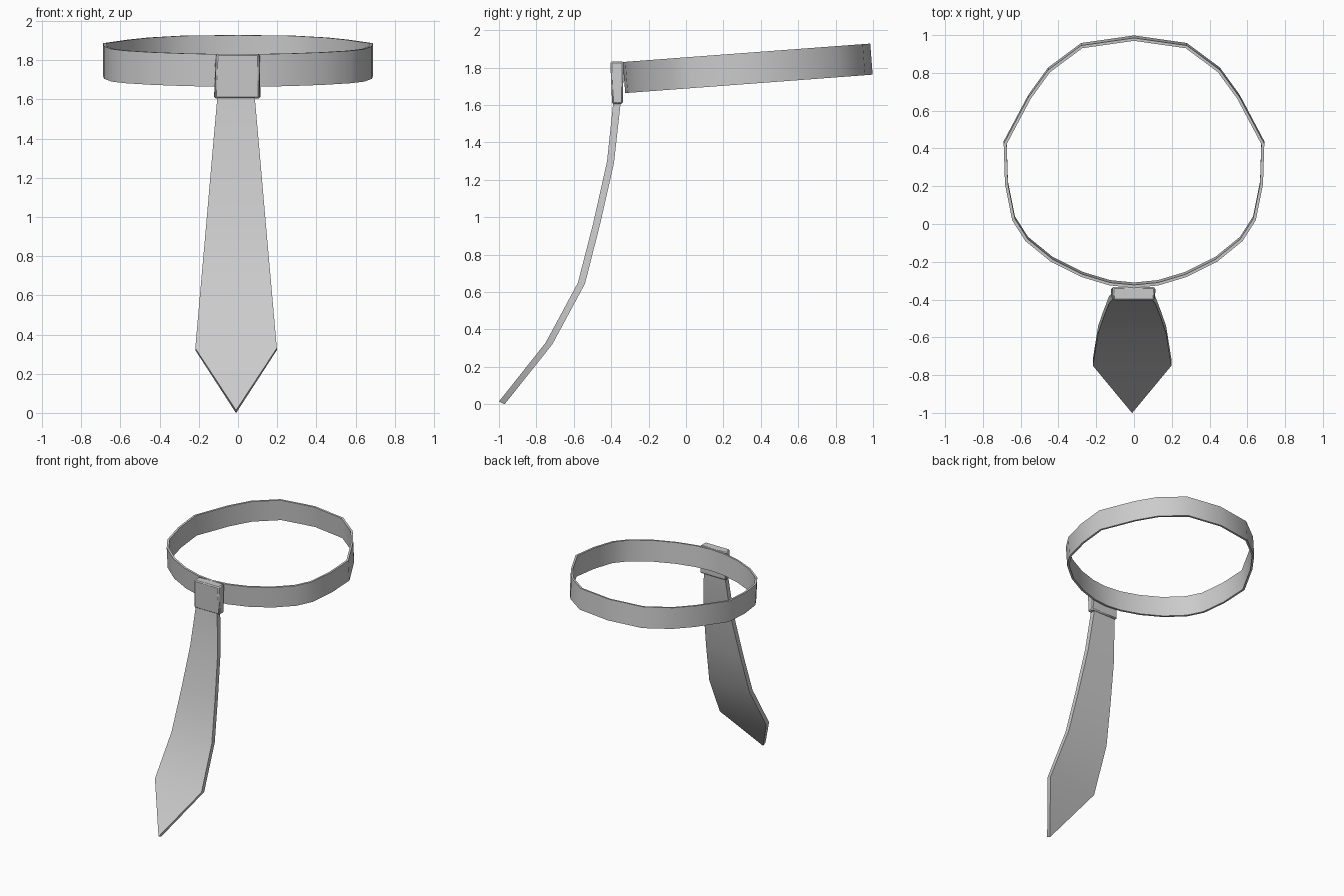
import bpy, bmesh, math
from mathutils import Vector

if "Cube" in bpy.data.objects:
    bpy.data.objects.remove(bpy.data.objects["Cube"])


def loft(name, rings, loop=False, bevel=0.0):
    """Skin a row of equal-sized cross-sections; close it as a loop or cap both ends."""
    bm = bmesh.new()
    rows = [[bm.verts.new(p) for p in ring] for ring in rings]
    n = len(rows[0])
    for i in range(len(rows) if loop else len(rows) - 1):
        a, b = rows[i], rows[(i + 1) % len(rows)]
        for j in range(n):
            k = (j + 1) % n
            bm.faces.new((a[j], a[k], b[k], b[j]))
    if not loop:
        bm.faces.new(rows[0])
        bm.faces.new(rows[-1])
    bmesh.ops.remove_doubles(bm, verts=bm.verts, dist=0.0005)
    bmesh.ops.recalc_face_normals(bm, faces=bm.faces)
    mesh = bpy.data.meshes.new(name)
    bm.to_mesh(mesh)
    bm.free()
    obj = bpy.data.objects.new(name, mesh)
    bpy.context.collection.objects.link(obj)
    if bevel:
        mod = obj.modifiers.new("Soft edges", 'BEVEL')
        mod.width = bevel
        mod.segments = 1
    bpy.ops.object.select_all(action='DESELECT')
    obj.select_set(True)
    bpy.context.view_layer.objects.active = obj
    bpy.ops.object.shade_smooth_by_angle(angle=math.radians(35))
    return obj


# Collar band: half outline seen from above, mirrored, tilted up towards the back
half = [(0, 0.985), (0.28, 0.945), (0.455, 0.815), (0.56, 0.67), (0.69, 0.425),
        (0.683, 0.21), (0.645, 0.02), (0.575, -0.09), (0.44, -0.20),
        (0.28, -0.28), (0.13, -0.325), (0, -0.338)]
outline = half + [(-x, y) for x, y in half[-2:0:-1]]
center = Vector((0, 0.33))
sections = []
for p in outline:
    outer = Vector(p)
    inner = center + (outer - center) * 0.977
    sections.append([(q.x, q.y + dy, z + (q.y + 0.338) * 0.0745)
                     for q, dy, z in ((outer, 0.0, 1.83), (outer, 0.013, 1.664),
                                      (inner, 0.013, 1.664), (inner, 0.0, 1.83))])
loft("collar_band", sections, loop=True)

# Knot: slightly tapered block around the front of the band
knot = []
for z, left, right, front, back in ((1.605, -0.123, 0.115, -0.395, -0.338),
                                    (1.832, -0.115, 0.112, -0.405, -0.333)):
    knot.append([(left, back, z), (left + 0.005, front, z),
                 (right - 0.005, front, z), (right, back, z)])
loft("knot", knot, bevel=0.008)

# Hanging blade: front y/z, back y/z and half width per row, ending in a point
rows = [(-0.383, 1.70, -0.343, 1.70, 0.087), (-0.39, 1.605, -0.35, 1.605, 0.096),
        (-0.422, 1.30, -0.385, 1.29, 0.123), (-0.497, 0.965, -0.46, 0.96, 0.152),
        (-0.578, 0.65, -0.54, 0.645, 0.180), (-0.75, 0.33, -0.715, 0.32, 0.208),
        (-1.0, 0.015, -0.97, 0.0, 0.0)]
cx = -0.01
blade = [[(cx - w, yf, zf), (cx + w, yf, zf), (cx + w, yb, zb), (cx - w, yb, zb)]
         for yf, zf, yb, zb, w in rows[:-1]]
yf, zf, yb, zb, _ = rows[-1]
tip = 0.001
blade.append([(cx - tip, yf, zf), (cx + tip, yf, zf), (cx + tip, yb, zb), (cx - tip, yb, zb)])
loft("tie_blade", blade)
